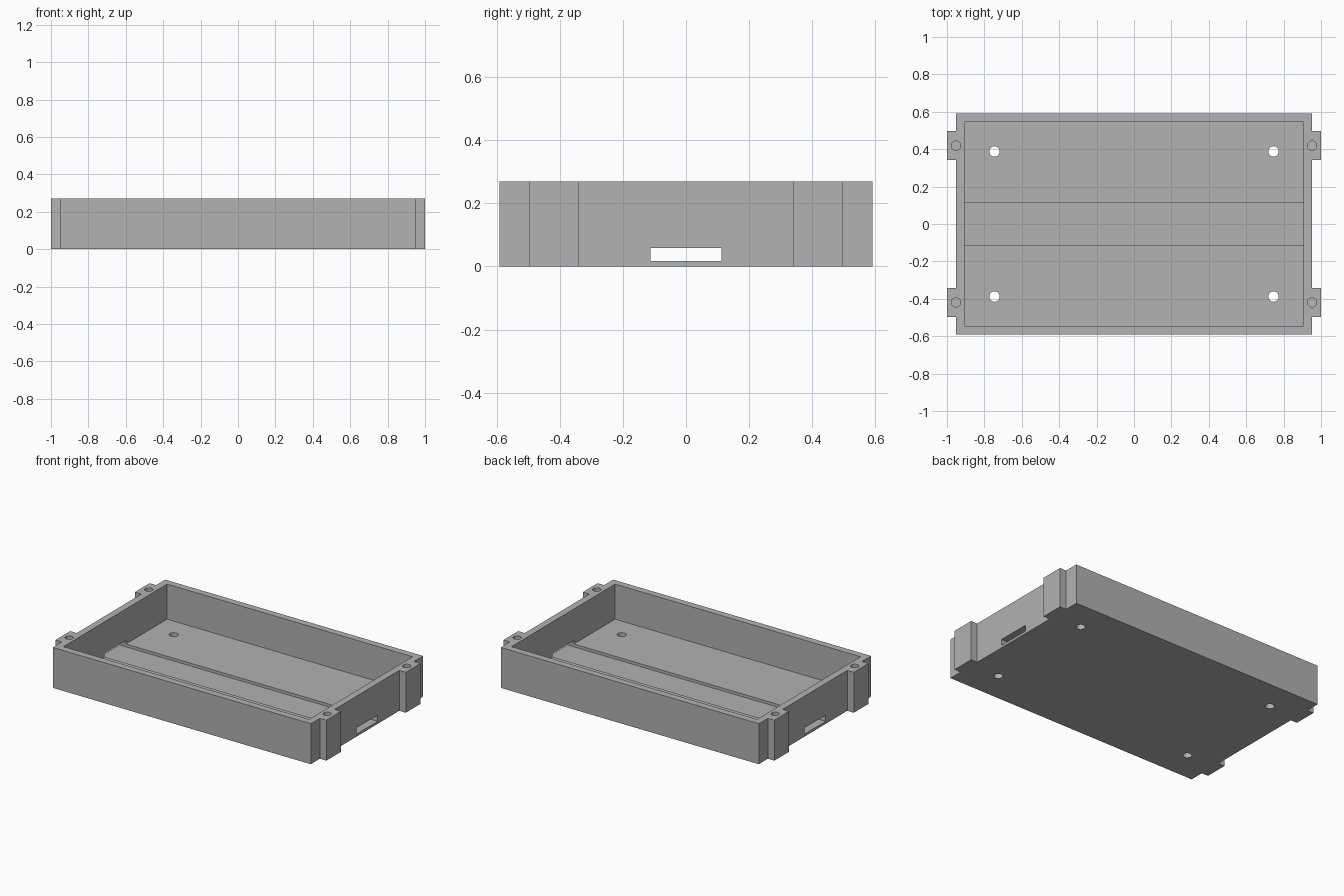
import bpy

if "Cube" in bpy.data.objects:
    bpy.data.objects.remove(bpy.data.objects["Cube"], do_unlink=True)

HEIGHT = 0.27
FLOOR = 0.036
HALF_X, HALF_Y = 0.952, 0.592
WALL = 0.046

grey = bpy.data.materials.new("plain grey")
grey.use_nodes = True
colour = (0.445, 0.445, 0.445, 1)
grey.diffuse_color = colour
grey.node_tree.nodes["Principled BSDF"].inputs["Base Color"].default_value = colour


def box(name, low, high):
    centre = [(a + b) / 2 for a, b in zip(low, high)]
    bpy.ops.mesh.primitive_cube_add(size=1, location=centre)
    ob = bpy.context.object
    ob.name = name
    ob.scale = [b - a for a, b in zip(low, high)]
    bpy.ops.object.transform_apply(location=True, rotation=False, scale=True)
    ob.data.materials.append(grey)
    return ob


def drill(name, x, y, radius, low, high):
    bpy.ops.mesh.primitive_cylinder_add(vertices=32, radius=radius, depth=high - low,
                                        location=(x, y, (low + high) / 2))
    ob = bpy.context.object
    ob.name = name
    ob.data.materials.append(grey)
    return ob


def combine(target, tool, operation):
    mod = target.modifiers.new(tool.name, 'BOOLEAN')
    mod.operation = operation
    mod.solver = 'EXACT'
    mod.object = tool
    bpy.context.view_layer.objects.active = target
    bpy.ops.object.modifier_apply(modifier=mod.name)
    bpy.data.objects.remove(tool, do_unlink=True)


# Outer block of the tray
tray = box("tray", (-HALF_X, -HALF_Y, 0), (HALF_X, HALF_Y, HEIGHT))
corners = [(sx, sy) for sx in (-1, 1) for sy in (-1, 1)]

# Full-height screw lugs on both ends
for sx, sy in corners:
    xs, ys = sorted((sx * 0.93, sx)), sorted((sy * 0.341, sy * 0.496))
    combine(tray, box("lug", (xs[0], ys[0], 0), (xs[1], ys[1], HEIGHT)), 'UNION')

# Open interior, then the floor channel that runs out through both end walls
inner_x, inner_y = HALF_X - WALL, HALF_Y - WALL
combine(tray, box("interior", (-inner_x, -inner_y, FLOOR), (inner_x, inner_y, 0.5)), 'DIFFERENCE')
combine(tray, box("channel", (-1.1, -0.112, 0.017), (1.1, 0.112, 0.058)), 'DIFFERENCE')

# Blind lug holes and through holes in the floor
for sx, sy in corners:
    combine(tray, drill("lug_hole", sx * 0.952, sy * 0.419, 0.025, 0.07, 0.4), 'DIFFERENCE')
    combine(tray, drill("floor_hole", sx * 0.746, sy * 0.388, 0.028, -0.1, 0.15), 'DIFFERENCE')

# Smooth hole walls, crisp edges elsewhere
bpy.ops.object.select_all(action='DESELECT')
tray.select_set(True)
bpy.context.view_layer.objects.active = tray
bpy.ops.object.shade_smooth_by_angle(angle=0.52)
